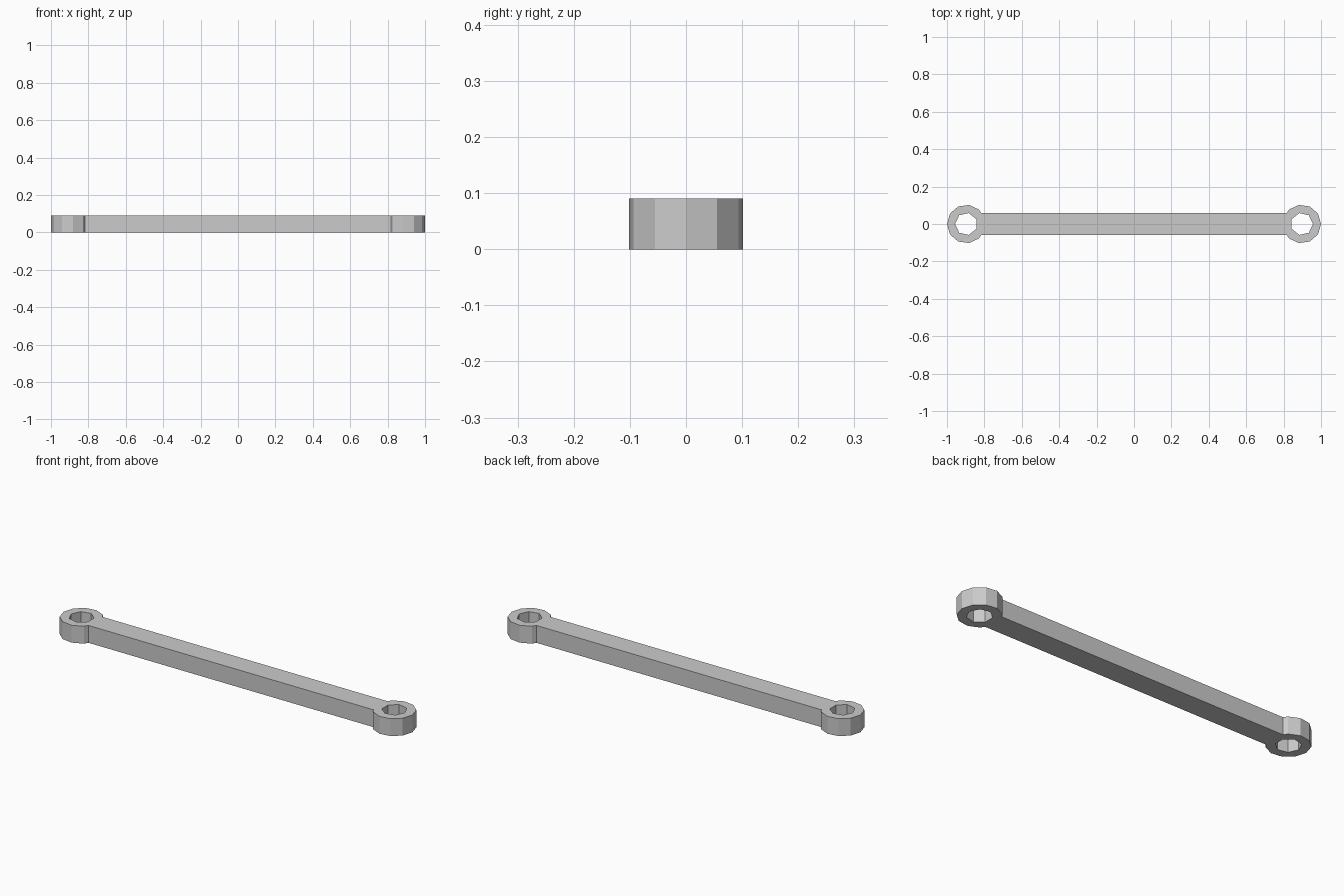
import bpy
from math import cos, sin, pi, tau

if "Cube" in bpy.data.objects:
    bpy.data.objects.remove(bpy.data.objects["Cube"])

RING_R, HOLE_R, BAR_HALF, HEIGHT = 0.103, 0.06, 0.058, 0.09
RING_X = 1 - RING_R
SIDES, HOLE_SIDES = 11, 7

metal = bpy.data.materials.new("grey metal")
metal.use_nodes = True
grey = (0.6, 0.6, 0.6, 1)
metal.diffuse_color = grey
metal.node_tree.nodes["Principled BSDF"].inputs["Base Color"].default_value = grey


def ring_point(radius, sides, i):
    a = tau * i / sides
    return RING_X + radius * cos(a), radius * sin(a)


def mirrored(points):
    return [(-x, -y) for x, y in points]


# Outline: ring vertices outside the bar, joined to the bar's two edges
arc = [ring_point(RING_R, SIDES, i) for i in range(-4, 5)]
(x0, y0), (x1, y1) = [ring_point(RING_R, SIDES, i) for i in (4, 5)]
join_x = x0 + (x1 - x0) * (y0 - BAR_HALF) / (y0 - y1)
end = [(join_x, -BAR_HALF)] + arc + [(join_x, BAR_HALF)]
hole = [ring_point(HOLE_R, HOLE_SIDES, i) for i in range(HOLE_SIDES)]

# Filled and extruded profile with a hole through each ring
profile = bpy.data.curves.new("rod_profile", "CURVE")
profile.dimensions = "2D"
profile.fill_mode = "BOTH"
profile.extrude = HEIGHT / 2
for points in (end + mirrored(end), hole, mirrored(hole)):
    spline = profile.splines.new("POLY")
    spline.points.add(len(points) - 1)
    for p, (x, y) in zip(spline.points, points):
        p.co = (x, y, 0, 1)
    spline.use_cyclic_u = True

# Turn the profile into a flat shaded mesh standing on the ground
rod = bpy.data.objects.new("connecting_rod", profile)
rod.location.z = HEIGHT / 2
bpy.context.collection.objects.link(rod)
bpy.ops.object.select_all(action="DESELECT")
rod.select_set(True)
bpy.context.view_layer.objects.active = rod
bpy.ops.object.convert(target="MESH")
rod = bpy.context.object
rod.name = "connecting_rod"
bpy.ops.object.mode_set(mode="EDIT")
bpy.ops.mesh.select_all(action="SELECT")
bpy.ops.mesh.remove_doubles(threshold=0.0001)
bpy.ops.mesh.normals_make_consistent(inside=False)
bpy.ops.object.mode_set(mode="OBJECT")
bpy.ops.object.shade_flat()
rod.data.materials.clear()
rod.data.materials.append(metal)
